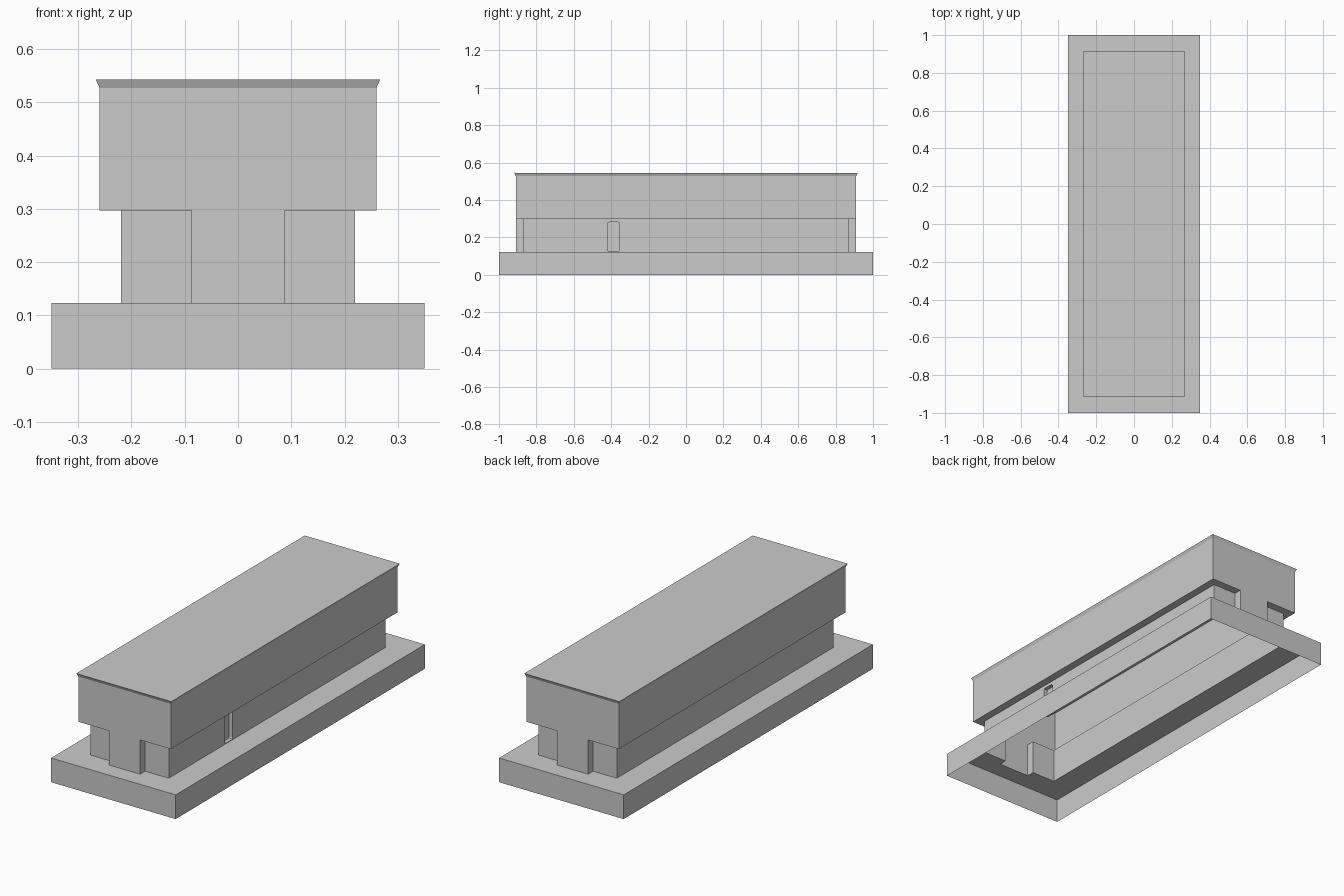
import bpy, bmesh, math
from mathutils import Vector

if "Cube" in bpy.data.objects:
    bpy.data.objects.remove(bpy.data.objects["Cube"])

Z_BASE, Z_LOW, Z_UP, Z_TOP = 0.123, 0.297, 0.527, 0.543


def rect(hx, hy, z):
    return [Vector(p) for p in ((-hx, -hy, z), (hx, -hy, z), (hx, hy, z), (-hx, hy, z))]


def loop(bm, pts):
    return [bm.verts.new(p) for p in pts]


def bridge(bm, low, high, skip=()):
    n = len(low)
    for i in range(n):
        if i not in skip:
            j = (i + 1) % n
            bm.faces.new((low[i], low[j], high[j], high[i]))


def fill_with_hole(bm, outer, hole, normal):
    edges = []
    for ring in (outer, hole):
        for a, b in zip(ring, ring[1:] + ring[:1]):
            edges.append(bm.edges.get((a, b)) or bm.edges.new((a, b)))
    made = bmesh.ops.triangle_fill(bm, edges=edges, use_beauty=True, use_dissolve=False,
                                   normal=normal)["geom"]
    for f in made:
        if isinstance(f, bmesh.types.BMFace):
            f.normal_update()
            if f.normal.dot(normal) < 0:
                f.normal_flip()


def finish(bm, name):
    me = bpy.data.meshes.new(name)
    bm.to_mesh(me)
    bm.free()
    ob = bpy.data.objects.new(name, me)
    bpy.context.collection.objects.link(ob)
    return ob


# lower storey footprint: recessed corners, projecting centre bay at each end
half = [(0.087, -0.91), (0.087, -0.87), (0.22, -0.87), (0.22, 0.87), (0.087, 0.87), (0.087, 0.91)]
footprint = half + [(-x, -y) for x, y in half]


def plan(z):
    return [Vector((x, y, z)) for x, y in footprint]


# platform: open underneath, with an opening below the building
bm = bmesh.new()
bottom, top = loop(bm, rect(0.35, 1, 0)), loop(bm, rect(0.35, 1, Z_BASE))
bridge(bm, bottom, top)
fill_with_hole(bm, top, loop(bm, plan(Z_BASE)), Vector((0, 0, 1)))
finish(bm, "platform")

# lower walls with a shallow doorway on the right side
bm = bmesh.new()
low, high = loop(bm, plan(Z_BASE)), loop(bm, plan(Z_LOW))
bridge(bm, low, high, skip=(2,))
door = []
r = 0.008
for cy, cz, start in ((-0.42 + r, 0.126 + r, 180), (-0.357 - r, 0.126 + r, 270),
                      (-0.357 - r, 0.281 - r, 0), (-0.42 + r, 0.281 - r, 90)):
    for k in range(3):
        a = math.radians(start + 45 * k)
        door.append(Vector((0.22, cy + r * math.cos(a), cz + r * math.sin(a))))
rim = loop(bm, door)
back = loop(bm, [p - Vector((0.02, 0, 0)) for p in door])
fill_with_hole(bm, [low[2], low[3], high[3], high[2]], rim, Vector((1, 0, 0)))
bridge(bm, rim, back)
for f in {f for v in back for f in v.link_faces}:
    f.normal_flip()
bm.faces.new(back)
bmesh.ops.recalc_face_normals(bm, faces=bm.faces)
finish(bm, "lower_walls")

# upper walls
bm = bmesh.new()
bridge(bm, loop(bm, rect(0.26, 0.91, Z_LOW)), loop(bm, rect(0.26, 0.91, Z_UP)))
finish(bm, "upper_walls")

# overhang undersides, one C-shaped strip per side
bm = bmesh.new()
strip = [(0.26, 0.91), (0.26, -0.91)] + half
for s in (1, -1):
    f = bm.faces.new(loop(bm, [(s * x, s * y, Z_LOW) for x, y in strip]))
    f.normal_update()
    if f.normal.z > 0:
        f.normal_flip()
finish(bm, "overhang")

# flat roof with flared edge
bm = bmesh.new()
eaves, cap = loop(bm, rect(0.26, 0.91, Z_UP)), loop(bm, rect(0.267, 0.917, Z_TOP))
bridge(bm, eaves, cap)
bm.faces.new(cap)
finish(bm, "roof")
